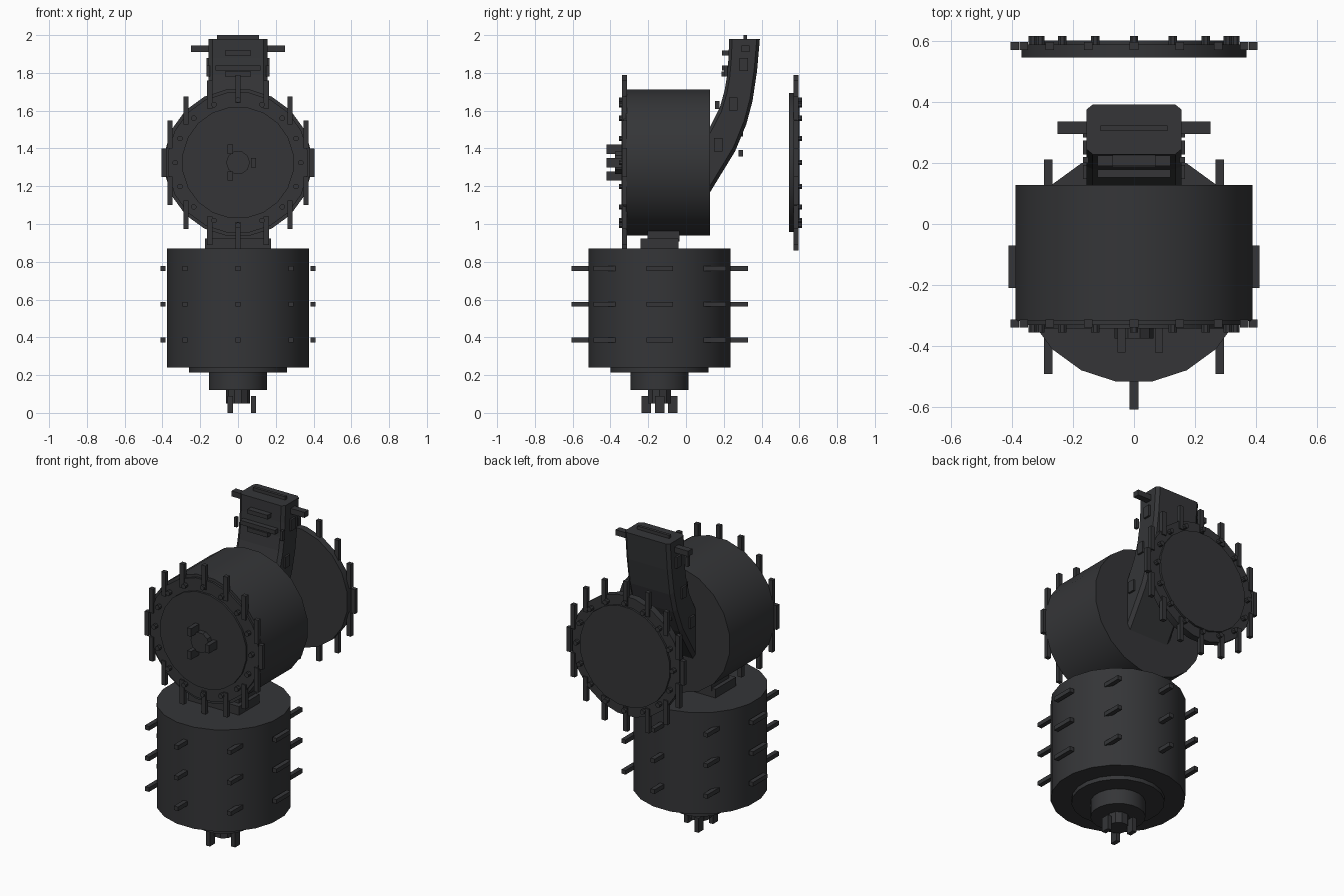
import bpy, bmesh, math
from mathutils import Matrix

if "Cube" in bpy.data.objects:
    bpy.data.objects.remove(bpy.data.objects["Cube"])

mat = bpy.data.materials.new("dark_iron")
mat.diffuse_color = (0.035, 0.036, 0.039, 1)
mat.use_nodes = True
mat.node_tree.nodes["Principled BSDF"].inputs["Base Color"].default_value = mat.diffuse_color
CZ, CY = 1.325, -0.14          # axis height of upper drum, axis y of lower drum


def finish(name, bm):
    bmesh.ops.recalc_face_normals(bm, faces=bm.faces)
    me = bpy.data.meshes.new(name)
    bm.to_mesh(me)
    bm.free()
    me.materials.append(mat)
    ob = bpy.data.objects.new(name, me)
    bpy.context.collection.objects.link(ob)
    return ob


def add_box(bm, c, s):
    m = Matrix.Translation(c) @ Matrix.Diagonal((*s, 1))
    bmesh.ops.create_cube(bm, size=1, matrix=m)


def boxes(name, items):
    bm = bmesh.new()
    for c, s in items:
        add_box(bm, c, s)
    return finish(name, bm)


def add_cyl(bm, c, r, d, n, axis):
    m = Matrix.Translation(c)
    if axis == 'Y':
        m = m @ Matrix.Rotation(math.pi / 2, 4, 'X')
    m = m @ Matrix.Rotation(math.pi / n, 4, 'Z')
    bmesh.ops.create_cone(bm, cap_ends=True, segments=n, radius1=r, radius2=r, depth=d, matrix=m)


def cyl(name, axis, r, a, b, n=20):
    """Cylinder on the drum axis, from a to b along it."""
    bm = bmesh.new()
    mid = (a + b) / 2
    c = (0, CY, mid) if axis == 'Z' else (0, mid, CZ)
    add_cyl(bm, c, r, b - a, n, axis)
    ob = finish(name, bm)
    bpy.context.view_layer.objects.active = ob
    bpy.ops.object.select_all(action='DESELECT')
    ob.select_set(True)
    bpy.ops.object.shade_smooth_by_angle(angle=math.radians(30))


def ring(n, r):
    for i in range(n):
        a = 2 * math.pi * i / n
        yield r * math.cos(a), r * math.sin(a)


# Lower drum with stepped base
cyl("lower_drum", 'Z', 0.38, 0.24, 0.87)
cyl("base_flange", 'Z', 0.262, 0.215, 0.245)
cyl("base_boss", 'Z', 0.155, 0.12, 0.22)
cyl("base_hub", 'Z', 0.063, 0.05, 0.125, 10)
boxes("base_lugs", [((x, CY + y, 0.045), (0.027, 0.05, 0.09)) for x, y in ring(3, 0.082)])

# Three rows of pins round the lower drum
boxes("drum_pins", [((x, CY + y, z), (0.028, 0.14, 0.026))
                    for z in (0.385, 0.575, 0.765) for x, y in ring(8, 0.397)])

# Neck joining the drums
boxes("neck", [((0, -0.14, 0.896), (0.35, 0.2, 0.056)),
               ((0, -0.12, 0.935), (0.3, 0.17, 0.055))])

# Upper drum, front plate and hub
cyl("upper_drum", 'Y', 0.392, -0.317, 0.127)
cyl("front_plate", 'Y', 0.375, -0.33, -0.31)
cyl("front_cover", 'Y', 0.297, -0.342, -0.325)
cyl("front_hub", 'Y', 0.063, -0.375, -0.335, 10)
boxes("front_lugs", [((x, -0.38, CZ + z), (0.027, 0.08, 0.05)) for x, z in ring(3, 0.082)])

# Separate rear plate
cyl("rear_plate", 'Y', 0.372, 0.545, 0.588)
cyl("rear_cover", 'Y', 0.31, 0.58, 0.6)

# Upright blades and bolts round both plates
for name, y, by, bl in (("front", -0.325, -0.335, 0.04), ("rear", 0.583, 0.585, 0.06)):
    boxes(name + "_blades", [((x, y, CZ + z), (0.028, 0.026, 0.15)) for x, z in ring(16, 0.39)])
    bm = bmesh.new()
    for x, z in ring(16, 0.332):
        add_cyl(bm, (x, by, CZ + z), 0.015, bl, 8, 'Y')
    finish(name + "_bolts", bm)

# Curved duct: pairs of inner and outer profile points (y, z)
inner = [(0.11, 1.48), (0.18, 1.62), (0.205, 1.71), (0.218, 1.79), (0.225, 1.88), (0.228, 1.98)]
outer = [(0.11, 1.14), (0.26, 1.385), (0.32, 1.53), (0.352, 1.65), (0.376, 1.81), (0.391, 1.98)]
bm = bmesh.new()
rows = []
for (y0, z0), (y1, z1) in zip(inner, outer):
    dy, dz = (y1 - y0) * 0.1, (z1 - z0) * 0.1
    pts = [(-0.155, y0 + dy, z0 + dz), (-0.135, y0, z0), (0.135, y0, z0), (0.155, y0 + dy, z0 + dz),
           (0.155, y1 - dy, z1 - dz), (0.135, y1, z1), (-0.135, y1, z1), (-0.155, y1 - dy, z1 - dz)]
    rows.append([bm.verts.new(p) for p in pts])
for a, b in zip(rows, rows[1:]):
    for i in range(8):
        j = (i + 1) % 8
        bm.faces.new((a[i], a[j], b[j], b[i]))
bm.faces.new(rows[0])
bm.faces.new(rows[-1])
finish("curved_duct", bm)

# Duct fittings: side handles, top rib, front and rear bars, side tabs
boxes("duct_handles", [((s * 0.2, 0.315, 1.927), (0.1, 0.04, 0.034)) for s in (-1, 1)])
boxes("duct_top_rib", [((0, 0.313, 1.985), (0.22, 0.018, 0.03))])
boxes("duct_front_bars", [((0, 0.21, 1.905), (0.14, 0.04, 0.026)),
                          ((0, 0.207, 1.825), (0.24, 0.035, 0.026)),
                          ((0, 0.202, 1.795), (0.14, 0.03, 0.026)),
                          ((0, 0.165, 1.63), (0.24, 0.025, 0.04))])
boxes("duct_rear_bars", [((0, 0.29, 1.375), (0.22, 0.025, 0.034)),
                         ((0, 0.29, 1.48), (0.22, 0.025, 0.034))])
boxes("duct_side_tabs", [((s * 0.155, y, z), (0.024, 0.045, 0.07)) for s in (-1, 1)
                         for y, z in ((0.305, 1.845), (0.25, 1.635), (0.17, 1.42))]
      + [((s * 0.158, 0.21, 1.81), (0.018, 0.02, 0.06)) for s in (-1, 1)])
